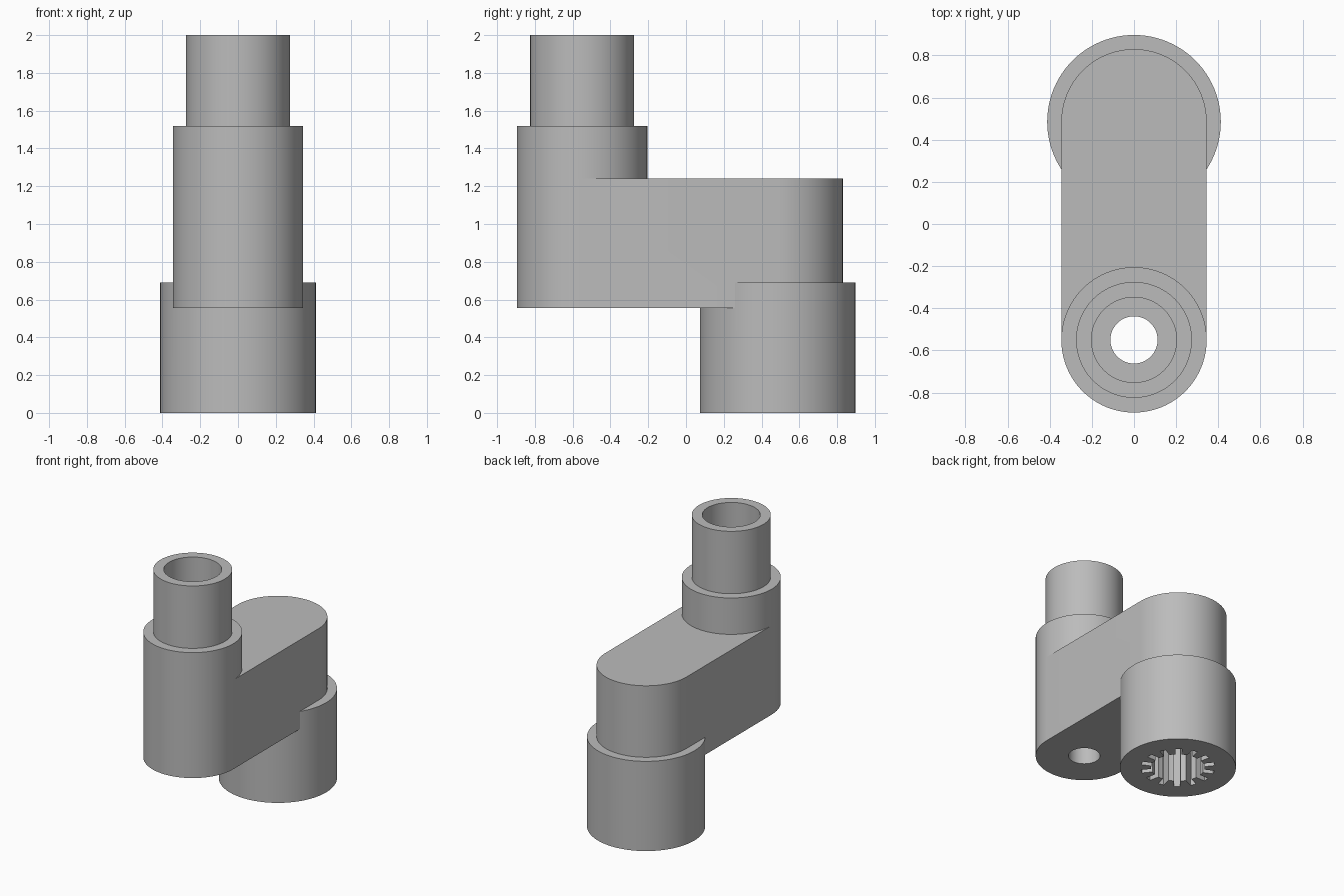
import bpy, bmesh, math

if "Cube" in bpy.data.objects:
    bpy.data.objects.remove(bpy.data.objects["Cube"], do_unlink=True)

FRONT_Y, BACK_Y = -0.55, 0.485
ARM_R, ARM_BOTTOM, ARM_TOP = 0.345, 0.555, 1.24
SEGMENTS = 96

grey = bpy.data.materials.new("plain grey")
grey.use_nodes = True
grey.diffuse_color = (0.5, 0.5, 0.5, 1)
grey.node_tree.nodes["Principled BSDF"].inputs["Base Color"].default_value = (0.5, 0.5, 0.5, 1)


def prism(name, outline, z0, z1):
    """Extrude a flat outline between two heights."""
    bm = bmesh.new()
    base = bm.faces.new([bm.verts.new((x, y, z0)) for x, y in outline])
    top = bmesh.ops.extrude_face_region(bm, geom=[base])["geom"]
    verts = [v for v in top if isinstance(v, bmesh.types.BMVert)]
    bmesh.ops.translate(bm, verts=verts, vec=(0, 0, z1 - z0))
    bmesh.ops.recalc_face_normals(bm, faces=bm.faces)
    mesh = bpy.data.meshes.new(name)
    bm.to_mesh(mesh)
    bm.free()
    mesh.materials.append(grey)
    obj = bpy.data.objects.new(name, mesh)
    bpy.context.collection.objects.link(obj)
    return obj


def arc(r, cy, start=0, end=2 * math.pi, n=SEGMENTS, closed=True):
    count = n if closed else n + 1
    angles = [start + (end - start) * i / n for i in range(count)]
    return [(r * math.cos(a), cy + r * math.sin(a)) for a in angles]


def combine(obj, other, operation):
    """Apply a boolean and discard the helper."""
    mod = obj.modifiers.new(operation.lower(), "BOOLEAN")
    mod.operation, mod.object, mod.solver = operation, other, "EXACT"
    bpy.context.view_layer.objects.active = obj
    bpy.ops.object.modifier_apply(modifier=mod.name)
    bpy.data.objects.remove(other, do_unlink=True)


def spline_outline(cy, teeth, r_in, r_out, half):
    """Round bore with evenly spaced straight slots."""
    pts = []
    d_in, d_out = math.asin(half / r_in), math.asin(half / r_out)
    step = 2 * math.pi / teeth
    for i in range(teeth):
        a = i * step
        slot = [(r_in, a - d_in), (r_out, a - d_out), (r_out, a + d_out), (r_in, a + d_in)]
        slot += [(r_in, a + d_in + (step - 2 * d_in) * k / 4) for k in (1, 2, 3)]
        pts += [(r * math.cos(t), cy + r * math.sin(t)) for r, t in slot]
    return pts


# Offset arm with rounded ends, joined to the splined socket
half = SEGMENTS // 2
stadium = (arc(ARM_R, BACK_Y, 0, math.pi, half, False)
           + arc(ARM_R, FRONT_Y, math.pi, 2 * math.pi, half, False))
arm = prism("crank_arm", stadium, ARM_BOTTOM, ARM_TOP)
combine(arm, prism("socket", arc(0.412, BACK_Y), 0, 0.69), "UNION")
combine(arm, prism("spline_cutter", spline_outline(BACK_Y, 14, 0.19, 0.265, 0.022), -0.1, 0.54),
        "DIFFERENCE")

# Collar and neck standing on the front end
collar = prism("collar", arc(ARM_R, FRONT_Y), ARM_TOP, 1.52)
neck = prism("neck", arc(0.275, FRONT_Y), 1.52, 2)

# Stepped bore through the front column
for part in (arm, collar, neck):
    combine(part, prism("wide_bore", arc(0.202, FRONT_Y), 1.04, 2.1), "DIFFERENCE")
combine(arm, prism("narrow_bore", arc(0.112, FRONT_Y), 0.4, 1.2), "DIFFERENCE")

# Smooth round walls, crisp rims
for part in (arm, collar, neck):
    bpy.ops.object.select_all(action="DESELECT")
    part.select_set(True)
    bpy.context.view_layer.objects.active = part
    bpy.ops.object.shade_smooth_by_angle(angle=math.radians(30))
